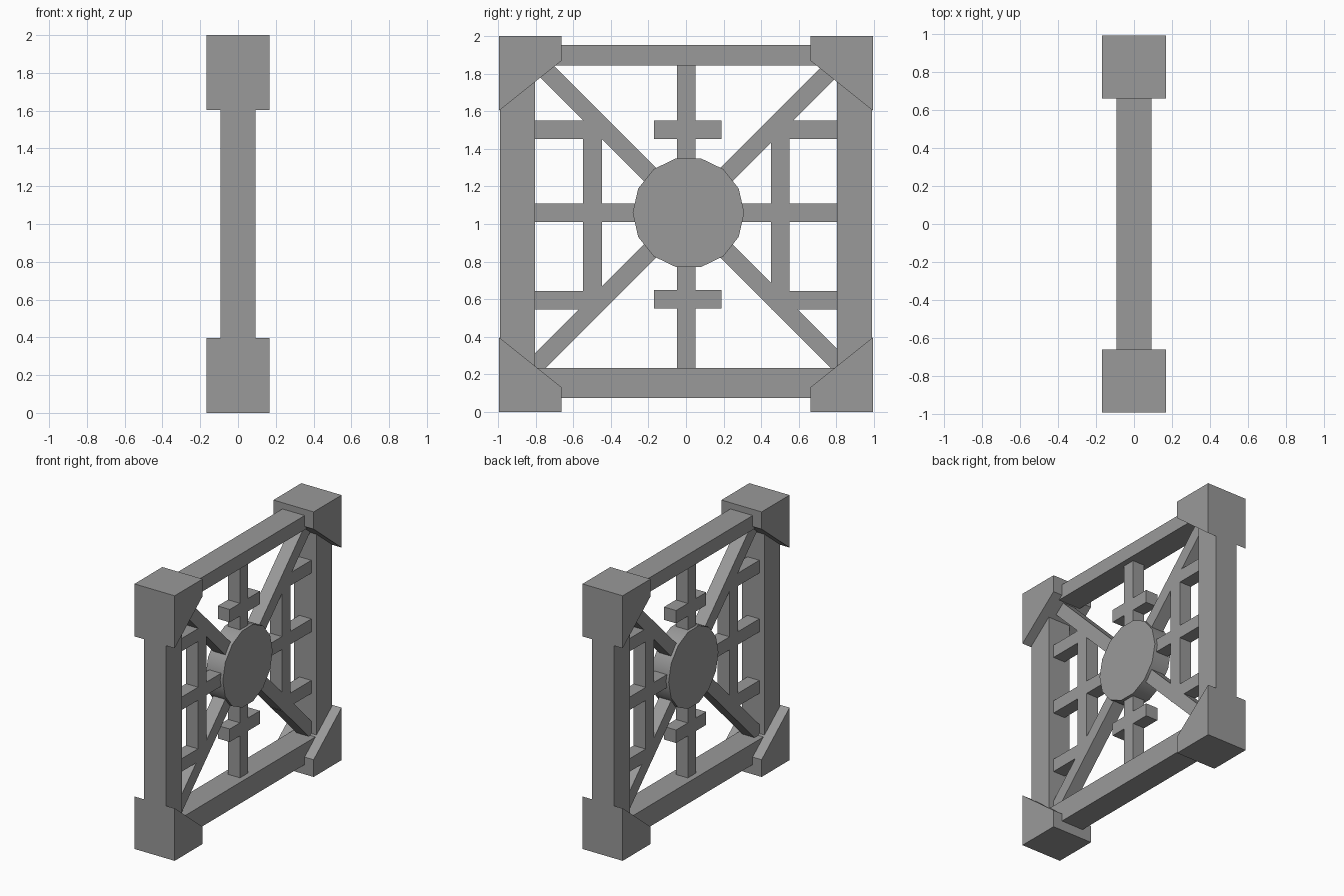
import bpy, bmesh, math
from mathutils import Matrix

if "Cube" in bpy.data.objects:
    bpy.data.objects.remove(bpy.data.objects["Cube"])

HUB_Y, HUB_Z = 0.013, 1.06   # centre of the hub and the diagonal spokes

GREY = bpy.data.materials.new("dark_grey")
GREY.diffuse_color = (0.32, 0.32, 0.32, 1)
GREY.use_nodes = True
GREY.node_tree.nodes["Principled BSDF"].inputs["Base Color"].default_value = GREY.diffuse_color


def finish(name, bm):
    bmesh.ops.recalc_face_normals(bm, faces=bm.faces)
    mesh = bpy.data.meshes.new(name)
    bm.to_mesh(mesh)
    bm.free()
    mesh.materials.append(GREY)
    obj = bpy.data.objects.new(name, mesh)
    bpy.context.collection.objects.link(obj)
    return obj


def prism(name, profile, half_depth):
    """Extrude a (y, z) outline along x, centred on x = 0."""
    bm = bmesh.new()
    face = bm.faces.new([bm.verts.new((-half_depth, y, z)) for y, z in profile])
    ext = bmesh.ops.extrude_face_region(bm, geom=[face])
    moved = [v for v in ext["geom"] if isinstance(v, bmesh.types.BMVert)]
    bmesh.ops.translate(bm, verts=moved, vec=(2 * half_depth, 0, 0))
    # keep the starting cap so the prism is closed
    if len(bm.faces) == len(profile) + 1:
        bm.faces.new([v for v in bm.verts if v.co.x < 0])
    return finish(name, bm)


def bar(name, y0, y1, z0, z1, half_depth=0.05):
    return prism(name, [(y0, z0), (y1, z0), (y1, z1), (y0, z1)], half_depth)


# Corner blocks with a chamfered inner side
for sy, side in ((-1, "left"), (1, "right")):
    for sz, level in ((-1, "lower"), (1, "upper")):
        outline = [(0.995, 1.0), (0.662, 1.0), (0.662, 0.87), (0.995, 0.604)]
        prism(f"{level}_{side}_corner_block",
              [(sy * y, 1 + sz * z) for y, z in outline], 0.168)

# Outer frame
for sy, side in ((-1, "left"), (1, "right")):
    bar(f"{side}_post", sy * 0.803, sy * 0.99, 0.2, 1.8, 0.093)
bar("top_rail", -0.8, 0.8, 1.845, 1.953, 0.093)
bar("bottom_rail", -0.8, 0.8, 0.073, 0.233, 0.093)

# Fourteen-sided hub with a smooth rim
hub = prism("hub", [(HUB_Y + 0.297 * math.cos(i * math.tau / 14),
                     HUB_Z + 0.297 * math.sin(i * math.tau / 14)) for i in range(14)], 0.072)
bpy.context.view_layer.objects.active = hub
hub.select_set(True)
bpy.ops.object.shade_smooth_by_angle(angle=math.radians(30))

# Diagonal spokes running into the frame corners
for k in range(4):
    length = 1.17
    bm = bmesh.new()
    bmesh.ops.create_cube(bm, size=1, matrix=(
        Matrix.Translation((0, HUB_Y, HUB_Z))
        @ Matrix.Rotation(math.radians(45 + 90 * k), 4, 'X')
        @ Matrix.Translation((0, length / 2, 0))
        @ Matrix.Diagonal((0.1, length, 0.096, 1))))
    finish(f"diagonal_spoke_{k + 1}", bm)

# Upright spokes with their short cross pieces
bar("upper_spoke", -0.048, 0.05, 1.3, 1.86)
bar("lower_spoke", -0.048, 0.05, 0.2, 0.8)
bar("upper_cross_piece", -0.17, 0.19, 1.453, 1.55)
bar("lower_cross_piece", -0.17, 0.19, 0.55, 0.648)

# Side lattices
for sy, side in ((-1, "left"), (1, "right")):
    bar(f"{side}_middle_spoke", sy * 0.25, sy * 0.82, 1.01, 1.108)
    bar(f"{side}_upper_lattice_bar", sy * 0.455, sy * 0.82, 1.453, 1.55)
    bar(f"{side}_lower_lattice_bar", sy * 0.455, sy * 0.82, 0.545, 0.643)
    y = sy * 0.5 + 0.002
    bar(f"{side}_upright_lattice_bar", y - 0.05, y + 0.05, 0.61, 1.5)
